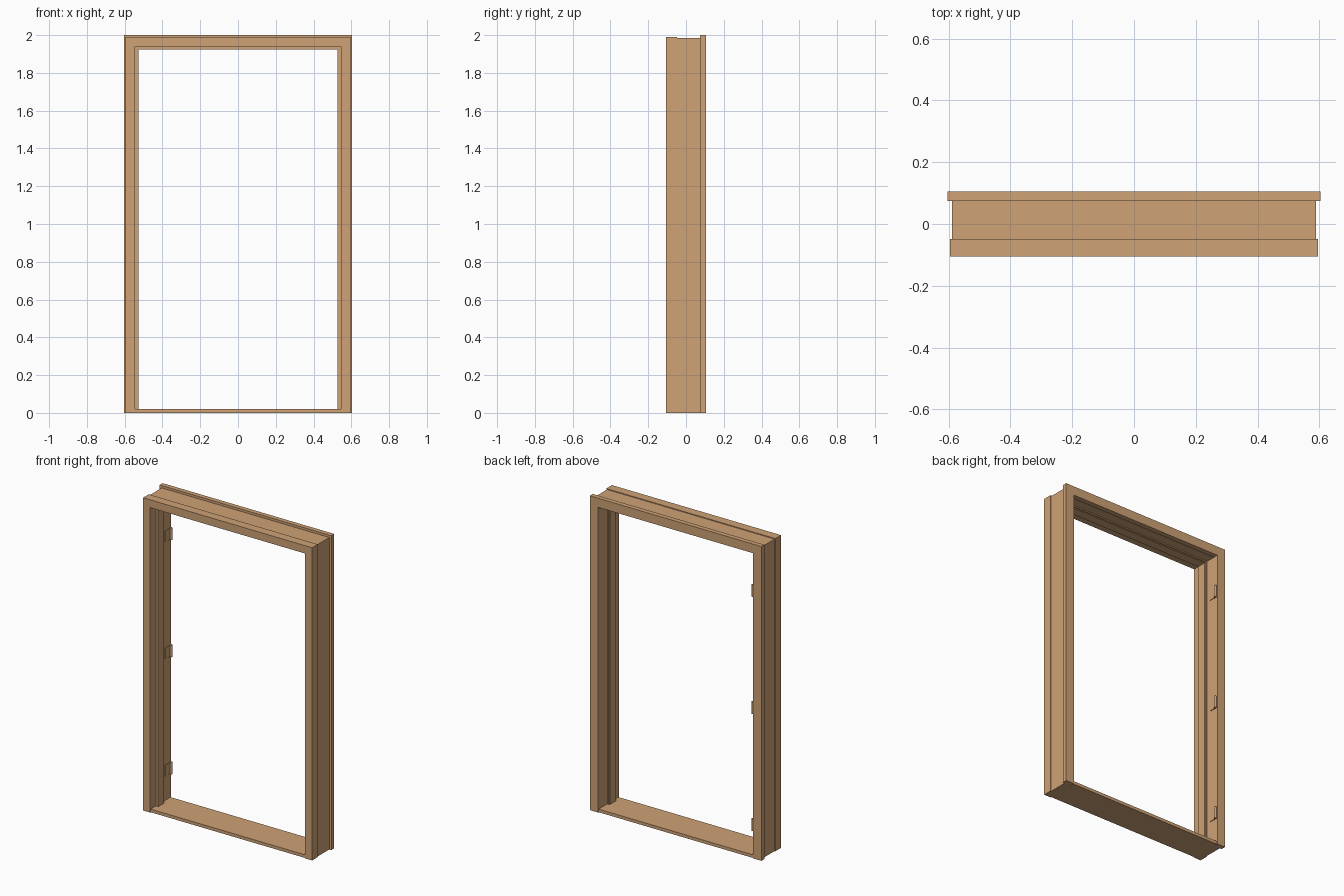
import bpy, bmesh, math
from mathutils import Matrix

if "Cube" in bpy.data.objects:
    bpy.data.objects.remove(bpy.data.objects["Cube"])

wood = bpy.data.materials.new("tan_wood")
wood.diffuse_color = (0.62, 0.36, 0.18, 1)
wood.use_nodes = True
wood.node_tree.nodes["Principled BSDF"].inputs["Base Color"].default_value = wood.diffuse_color


def finish(name, bm):
    bmesh.ops.recalc_face_normals(bm, faces=bm.faces)
    me = bpy.data.meshes.new(name)
    bm.to_mesh(me)
    bm.free()
    me.materials.append(wood)
    ob = bpy.data.objects.new(name, me)
    bpy.context.collection.objects.link(ob)
    return ob


def mitred_frame(name, profile, z0=0.0):
    """Sweep an (inset x, inset z, y) profile up, across and down with mitres.
    profile: list of (half width, top height, y)."""
    bm = bmesh.new()
    rings = [[bm.verts.new(c) for c in ring] for ring in (
        [(-w, y, z0) for w, h, y in profile],
        [(-w, y, h) for w, h, y in profile],
        [(w, y, h) for w, h, y in profile],
        [(w, y, z0) for w, h, y in profile])]
    n = len(profile)
    for a, b in zip(rings, rings[1:]):
        for i in range(n):
            j = (i + 1) % n
            bm.faces.new((a[i], a[j], b[j], b[i]))
    bm.faces.new(rings[0])
    bm.faces.new(rings[-1])
    return finish(name, bm)


def box(name, lo, hi):
    bm = bmesh.new()
    size = [b - a for a, b in zip(lo, hi)]
    mid = [(a + b) / 2 for a, b in zip(lo, hi)]
    bmesh.ops.create_cube(bm, size=1, matrix=Matrix.Translation(mid) @ Matrix.Diagonal((*size, 1)))
    return finish(name, bm)


def rect(w_out, h_out, w_in, h_in, y0, y1):
    return [(w_out, h_out, y0), (w_in, h_in, y0), (w_in, h_in, y1), (w_out, h_out, y1)]


# front and back casings
mitred_frame("front_casing", rect(0.595, 1.99, 0.545, 1.94, -0.105, -0.048))
mitred_frame("back_casing", rect(0.604, 2.0, 0.546, 1.942, 0.075, 0.105))

# rebated jamb lining with the door stop
mitred_frame("jamb_lining", [
    (0.59, 1.985, -0.048), (0.528, 1.925, -0.048), (0.528, 1.925, 0.01),
    (0.545, 1.94, 0.01), (0.545, 1.94, 0.075), (0.59, 1.985, 0.075)])

# weather seal against the stop
mitred_frame("door_seal", rect(0.541, 1.936, 0.533, 1.929, 0.01, 0.019), 0.02)

# threshold
box("sill", (-0.545, -0.10, 0), (0.545, 0.10, 0.02))

# three hinges on the left jamb
for i, z in enumerate((0.21, 0.955, 1.70)):
    box(f"hinge_leaf_{i}", (-0.546, 0.045, z - 0.036), (-0.541, 0.097, z + 0.036))
    bm = bmesh.new()
    bmesh.ops.create_cone(bm, cap_ends=True, segments=16, radius1=0.008, radius2=0.008,
                          depth=0.076, matrix=Matrix.Translation((-0.537, 0.096, z)))
    ob = finish(f"hinge_knuckle_{i}", bm)
    bpy.ops.object.select_all(action='DESELECT')
    ob.select_set(True)
    bpy.context.view_layer.objects.active = ob
    bpy.ops.object.shade_smooth_by_angle(angle=math.radians(40))
